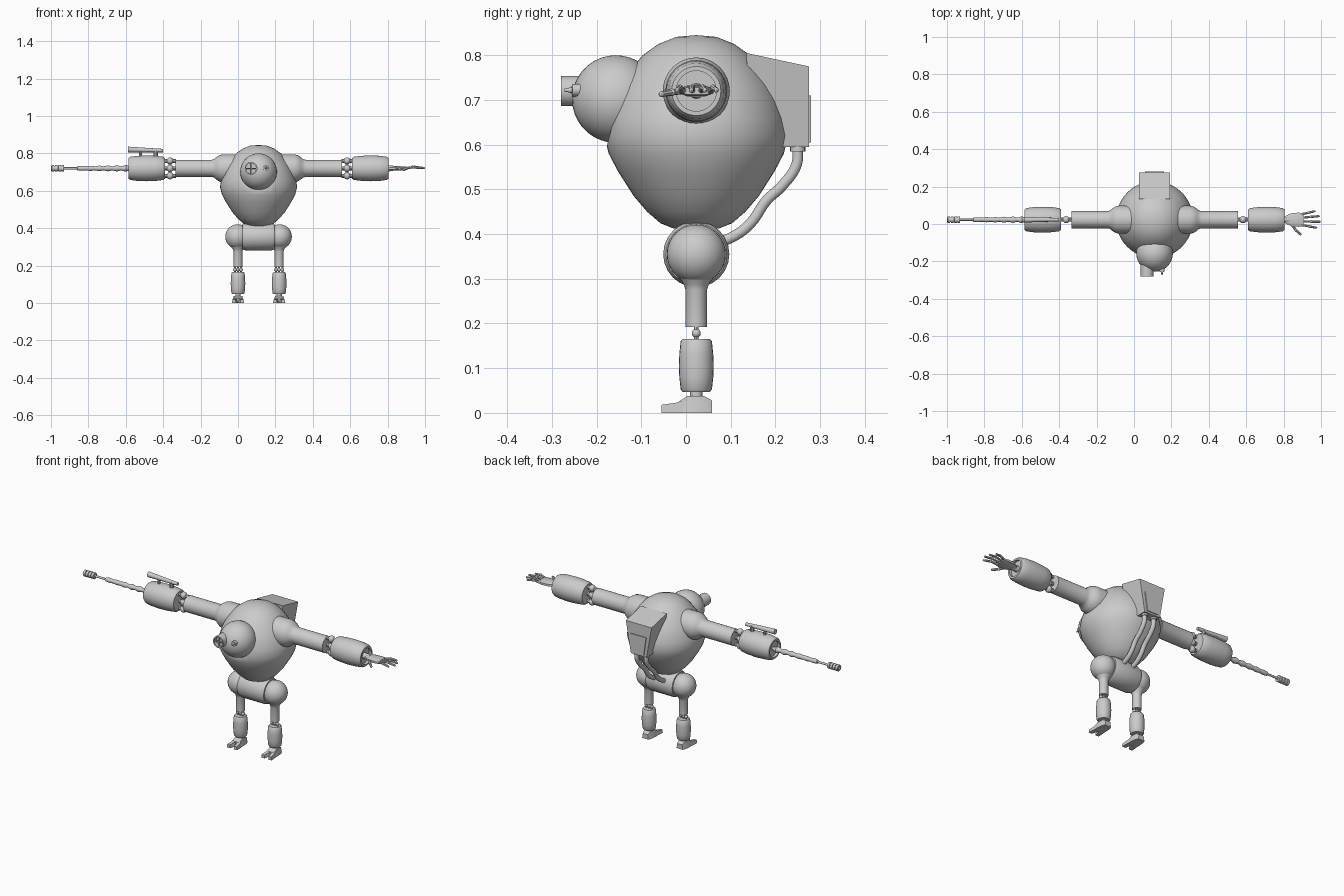
import bpy, bmesh, math
from mathutils import Vector

if "Cube" in bpy.data.objects:
    bpy.data.objects.remove(bpy.data.objects["Cube"])

metal = bpy.data.materials.new("plain grey metal")
metal.use_nodes = True
GREY = (0.6, 0.6, 0.6, 1)
metal.diffuse_color = GREY
metal.node_tree.nodes["Principled BSDF"].inputs["Base Color"].default_value = GREY

CX, CY, ARM_Z = 0.11, 0.023, 0.72


def finish(name, bm, angle=35):
    bmesh.ops.recalc_face_normals(bm, faces=bm.faces)
    mesh = bpy.data.meshes.new(name)
    bm.to_mesh(mesh)
    bm.free()
    mesh.materials.append(metal)
    mesh.shade_smooth()
    mesh.set_sharp_from_angle(angle=math.radians(angle))
    ob = bpy.data.objects.new(name, mesh)
    bpy.context.collection.objects.link(ob)
    return ob


def lathe_mesh(profile, origin, axis, seg):
    """Revolve (radius, distance) pairs about an axis through origin."""
    bm = bmesh.new()
    verts = [bm.verts.new((r, 0, h)) for r, h in profile]
    edges = [bm.edges.new(pair) for pair in zip(verts, verts[1:])]
    bmesh.ops.spin(bm, geom=verts + edges, cent=(0, 0, 0), axis=(0, 0, 1),
                   angle=math.tau, steps=seg, use_merge=True)
    bmesh.ops.remove_doubles(bm, verts=bm.verts, dist=1e-5)
    rot = Vector(axis).to_track_quat('Z', 'Y').to_matrix()
    for v in bm.verts:
        v.co = rot @ v.co + Vector(origin)
    return bm


def lathe(name, profile, origin, axis=(0, 0, 1), seg=32):
    return finish(name, lathe_mesh(profile, origin, axis, seg))


def rod(name, a, b, r0, r1=None, seg=12):
    d = Vector(b) - Vector(a)
    r1 = r0 if r1 is None else r1
    return lathe(name, [(0, 0), (r0, 0), (r1, d.length), (0, d.length)], a, d, seg)


def ball(name, centre, r, seg=16):
    bm = bmesh.new()
    bmesh.ops.create_uvsphere(bm, u_segments=seg, v_segments=seg // 2 + 2, radius=r)
    bmesh.ops.translate(bm, verts=bm.verts, vec=centre)
    return finish(name, bm)


def loft(name, sections):
    """Join equal-length loops of points and cap both ends."""
    bm = bmesh.new()
    loops = [[bm.verts.new(p) for p in s] for s in sections]
    for a, b in zip(loops, loops[1:]):
        for i in range(len(a)):
            j = (i + 1) % len(a)
            bm.faces.new((a[i], a[j], b[j], b[i]))
    bm.faces.new(loops[0])
    bm.faces.new(loops[-1])
    return finish(name, bm, 25)


def hose(name, points, radius):
    curve = bpy.data.curves.new(name, 'CURVE')
    curve.dimensions = '3D'
    curve.bevel_depth, curve.bevel_resolution = radius, 3
    spline = curve.splines.new('BEZIER')
    spline.bezier_points.add(len(points) - 1)
    for bp, p in zip(spline.bezier_points, points):
        bp.co = p
        bp.handle_left_type = bp.handle_right_type = 'AUTO'
    curve.materials.append(metal)
    ob = bpy.data.objects.new(name, curve)
    bpy.context.collection.objects.link(ob)


# Egg-shaped body with a slanted flat where the head sits
body = lathe_mesh([(0, .41), (.05, .412), (.08, .424), (.11, .45), (.14, .485), (.175, .54),
                   (.196, .58), (.206, .62), (.2, .66), (.187, .7), (.17, .735), (.145, .77),
                   (.12, .8), (.085, .825), (.045, .841), (0, .845)], (CX, CY, 0), (0, 0, 1), 48)
cut = bmesh.ops.bisect_plane(body, geom=body.verts[:] + body.edges[:] + body.faces[:],
                             plane_co=(CX, -.18, .585), plane_no=(0, -.215, .055),
                             clear_outer=True)
bmesh.ops.holes_fill(body, edges=[e for e in body.edges if e.is_boundary], sides=0)
finish("body", body)

# Head and eyes
ball("head", (CX, -.157, .702), .098, 32)
lathe("large_eye_tube", [(0, 0), (.034, 0), (.034, .1), (.027, .1), (.027, .08), (0, .08)],
      (.07, -.18, .72), (0, -1, 0), 24)
rod("large_eye_bar_upright", (.07, -.272, .693), (.07, -.272, .747), .003)
rod("large_eye_bar_level", (.043, -.272, .72), (.097, -.272, .72), .003)
rod("small_eye", (.148, -.22, .722), (.15, -.255, .722), .014)
rod("small_eye_tip", (.15, -.25, .722), (.15, -.272, .722), .008, .003)

# Backpack, narrowing downwards, with its rear panel
def pack_loop(s):
    return [(CX + s * w, y, z) for w, y, z in
            ((.082, .135, .805), (.082, .275, .775), (.05, .275, .595),
             (.05, .205, .595), (.07, .14, .7))]
loft("backpack", [pack_loop(-1), pack_loop(1)])
loft("backpack_panel", [[(CX + s * w, y, z) for w, y, z in
     ((.035, .27, .605), (.035, .28, .605), (.05, .28, .71), (.05, .27, .71))] for s in (-1, 1)])
for s in (-1, 1):
    x = CX + s * .03
    rod("hose_collar", (x, .25, .585), (x, .25, .6), .017, seg=16)
    hose("back_hose", [(x, .25, .592), (x, .247, .555), (x, .215, .508), (x, .18, .475),
                       (x, .145, .425), (x, .115, .4), (x, .06, .375)], .0125)


def joint(name, centre, along, across, spread, r):
    """Row of three ball links on a cross pin."""
    c, along, across = Vector(centre), Vector(along), Vector(across)
    rod(name + "_pin", c - across * spread, c + across * spread, r * .45)
    for k in (-1, 0, 1):
        p = c + across * spread * k
        ball(name + "_ball", p, r, 12)
        rod(name + "_link", p - along * r * 1.6, p + along * r * 1.6, r * .55, seg=8)


# Shoulders, arms, elbows and forearms
for side, s in (("left", 1), ("right", -1)):
    out = (s, 0, 0)
    root = (CX, CY, ARM_Z)
    lathe(side + "_upper_arm", [(0, .1), (.075, .1), (.075, .19), (.071, .208), (.06, .226),
          (.05, .237), (.046, .25), (.046, .445), (0, .445)], root, out)
    joint(side + "_elbow", (CX + s * .473, CY, ARM_Z), out, (0, 0, 1), .04, .019)
    lathe(side + "_forearm", [(0, .5), (.055, .5), (.062, .51), (.067, .55), (.069, .6),
          (.067, .65), (.062, .685), (.055, .695), (.045, .695), (.045, .68), (0, .68)],
          root, out)

# Left hand: wrist, palm, jointed fingers and thumb
rod("left_wrist", (.78, CY, ARM_Z), (.83, CY, ARM_Z), .018, .014)
loft("left_palm", [[(x, CY + w * a, ARM_Z + h * b) for a, b in
     ((-1, -.5), (-.6, -1), (.6, -1), (1, -.5), (1, .5), (.6, 1), (-.6, 1), (-1, .5))]
     for x, w, h in ((.81, .02, .01), (.84, .034, .012), (.88, .038, .011), (.905, .034, .008))])
def finger(name, points, r):
    for a, b in zip(points, points[1:]):
        rod(name + "_bone", a, b, r, r * .85, 8)
        ball(name + "_knuckle", a, r * 1.15, 8)
    ball(name + "_tip", points[-1], r * .85, 8)
for y0, y1, x1 in ((.053, .068, .965), (.034, .042, .988), (.014, .012, .994), (-.006, -.02, .975)):
    finger("left_finger", [(.9, y0, .721), (.9 + (x1 - .9) * .5, (y0 + y1) / 2, .727),
                           (x1, y1, .722)], .0065)
finger("left_thumb", [(.845, -.005, .72), (.865, -.032, .717), (.89, -.055, .713)], .0075)

# Right arm tool: beaded probe, thin shaft and ribbed tip
probe = [(0, .66)]
for i in range(6):
    h = .69 + i * .047
    probe += [(.011, h), (.018 - i * .001, h + .02), (.011, h + .043)]
probe += [(.006, .972), (.006, 1.045), (0, 1.045)]
lathe("right_probe", probe, (CX, CY, ARM_Z), (-1, 0, 0), 16)
tip = [(0, 1.04)]
for i in range(4):
    h = 1.04 + i * .0175
    tip += [(.018, h), (.018, h + .013), (.013, h + .014), (.013, h + .0175)]
tip += [(.008, 1.11), (.008, 1.095), (0, 1.095)]
lathe("right_probe_tip", tip, (CX, CY, ARM_Z), (-1, 0, 0), 16)

# Barrel mounted above the right forearm
rod("forearm_barrel", (-.4, CY, .815), (-.588, CY, .821), .009, .015, 16)
rod("barrel_mount", (-.44, CY, .77), (-.44, CY, .82), .011, seg=10)
rod("barrel_mount_rear", (-.52, CY, .77), (-.52, CY, .82), .008, seg=10)

# Hips
lathe("pelvis", [(0, -.085), (.068, -.085), (.074, -.07), (.074, .07), (.068, .085), (0, .085)],
      (CX, CY, .355), (1, 0, 0), 24)

# Legs, knees, shins and feet
for side, s in (("left", 1), ("right", -1)):
    x = CX + s * .11
    ball(side + "_hip_ball", (x + s * .002, CY, .355), .066, 32)
    lathe(side + "_thigh", [(0, .192), (.024, .192), (.024, .275), (.028, .288), (.045, .31),
          (.045, .33), (0, .33)], (x, CY, 0), seg=24)
    joint(side + "_knee", (x, CY, .178), (0, 0, 1), (1, 0, 0), .017, .01)
    lathe(side + "_shin", [(0, .047), (.031, .047), (.035, .053), (.038, .08), (.039, .105),
          (.038, .13), (.035, .16), (.031, .165), (0, .165)], (x, CY, 0), seg=24)
    rod(side + "_ankle", (x, CY, .025), (x, CY, .05), .014)
    loft(side + "_foot", [[(x - w, y, 0), (x + w, y, 0), (x + w * .75, y, h), (x - w * .75, y, h)]
         for y, w, h in ((-.015, .028, .026), (.003, .03, .038), (.04, .027, .038),
                         (.058, .02, .028))])
    for t in (-1, 1):
        loft(side + "_toe", [[(x + t * c - w, y, 0), (x + t * c + w, y, 0),
             (x + t * c + w * .7, y, h), (x + t * c - w * .7, y, h)]
             for y, c, w, h in ((.005, .013, .014, .034), (-.02, .017, .014, .023),
                                (-.055, .022, .011, .018))])
